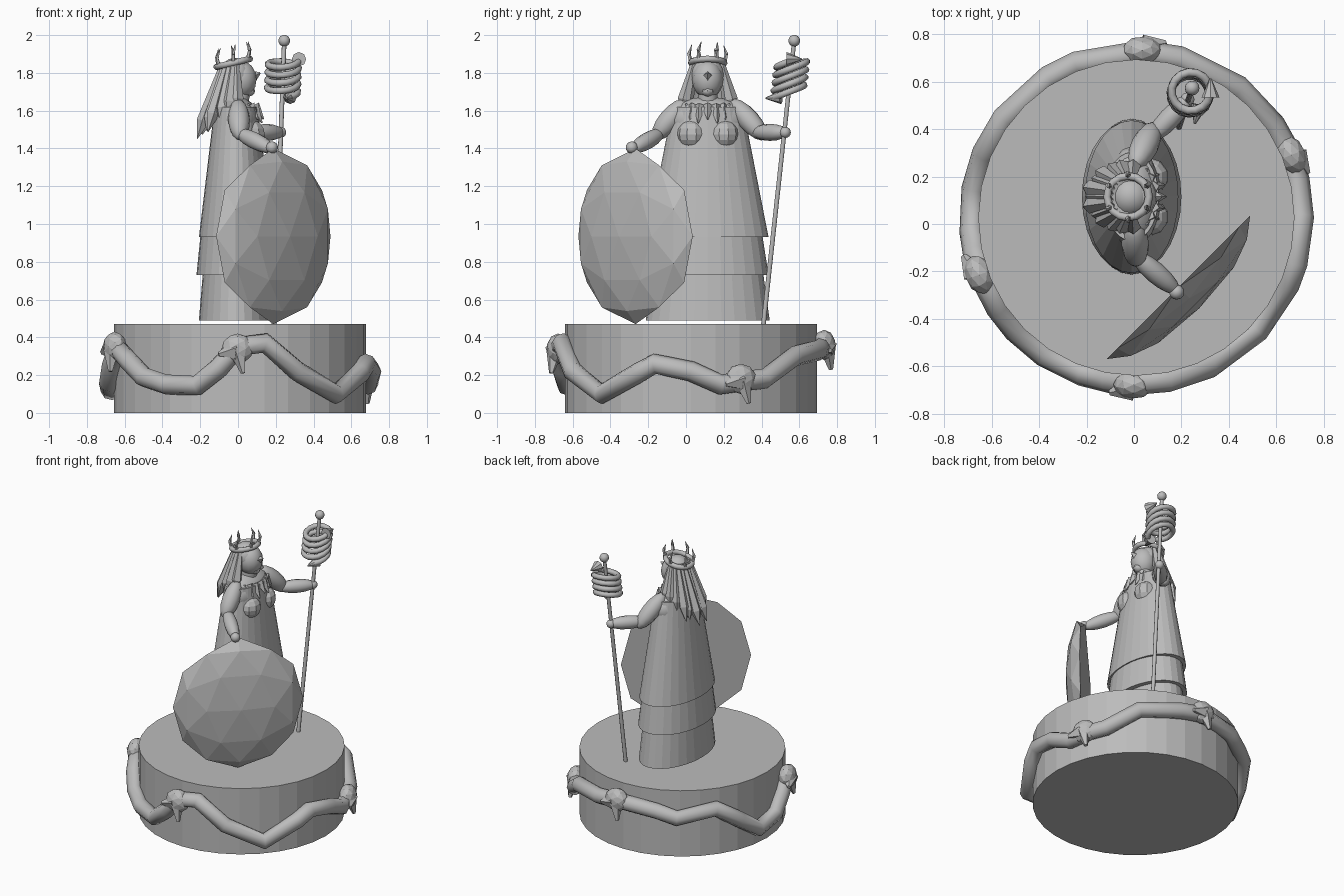
import bpy, bmesh, math
from mathutils import Matrix, Vector as V

if "Cube" in bpy.data.objects:
    bpy.data.objects.remove(bpy.data.objects["Cube"])

stone = bpy.data.materials.new("grey_stone")
stone.diffuse_color = (0.5, 0.5, 0.5, 1)
stone.use_nodes = True
stone.node_tree.nodes["Principled BSDF"].inputs["Base Color"].default_value = stone.diffuse_color
R = math.radians


def finish(name, bm, smooth=None):
    me = bpy.data.meshes.new(name)
    bmesh.ops.recalc_face_normals(bm, faces=bm.faces)
    bm.to_mesh(me)
    bm.free()
    me.materials.append(stone)
    if smooth:
        me.shade_smooth()
        me.set_sharp_from_angle(angle=R(smooth))
    ob = bpy.data.objects.new(name, me)
    bpy.context.collection.objects.link(ob)
    return ob


def place(loc, scale, axis=None):
    rot = V(axis).to_track_quat('Z', 'Y').to_matrix().to_4x4() if axis else Matrix()
    return Matrix.Translation(loc) @ rot @ Matrix.Diagonal((*scale, 1))


def ball(name, loc, scale, axis=None, n=12, smooth=40):
    bm = bmesh.new()
    bmesh.ops.create_uvsphere(bm, u_segments=n, v_segments=8, radius=1, matrix=place(loc, scale, axis))
    return finish(name, bm, smooth)


def limb(name, a, b, r):
    a, b = V(a), V(b)
    return ball(name, (a + b) / 2, (r, r, (b - a).length / 2), tuple(b - a))


def rod(name, a, b, r1, r2, n=8, flat=1.0, smooth=None):
    a, b = V(a), V(b)
    bm = bmesh.new()
    bmesh.ops.create_cone(bm, cap_ends=True, segments=n, radius1=r1, radius2=r2, depth=1,
                          matrix=place((a + b) / 2, (flat, 1, (b - a).length), tuple(b - a)))
    return finish(name, bm, smooth)


def tier(name, z0, z1, rx, ry, k, n=28):
    bm = bmesh.new()
    bmesh.ops.create_cone(bm, cap_ends=True, segments=n, radius1=1, radius2=k, depth=1,
                          matrix=place((-0.01, 0.115, (z0 + z1) / 2), (rx, ry, z1 - z0)))
    return finish(name, bm)


def tube(name, pts, r, cyclic=False, res=2):
    cu = bpy.data.curves.new(name, 'CURVE')
    cu.dimensions = '3D'
    cu.bevel_depth, cu.bevel_resolution, cu.use_fill_caps = r, res, True
    sp = cu.splines.new('POLY')
    sp.points.add(len(pts) - 1)
    for p, q in zip(sp.points, pts):
        p.co = (*q, 1)
    sp.use_cyclic_u = cyclic
    cu.materials.append(stone)
    ob = bpy.data.objects.new(name, cu)
    bpy.context.collection.objects.link(ob)
    bpy.ops.object.select_all(action='DESELECT')
    ob.select_set(True)
    bpy.context.view_layer.objects.active = ob
    bpy.ops.object.convert(target='MESH')


# pedestal
PX, PY = 0.01, 0.027
rod("pedestal", (PX, PY, 0), (PX, PY, 0.47), 0.667, 0.667, 32)


def rim(az, z, r=0.695):
    return V((PX + r * math.cos(R(az)), PY + r * math.sin(R(az)), z))


# serpents winding round the pedestal: (azimuth, height)
path = [(-91, .35), (-79, .37), (-64, .22), (-43, .10), (-24, .21), (-16, .26), (0, .22), (13, .15),
        (24, .17), (34, .18), (52, .30), (75, .33), (88, .35), (111, .33), (122, .285), (143, .34),
        (157, .23), (170, .12), (185, .16), (193, .26), (201, .35), (213, .27), (223, .19),
        (236, .15), (251, .145), (261, .24)]
tube("serpent_bodies", [rim(a, z) for a, z in path], 0.054, True)
for az, z in ((-91, .34), (22, .18), (88, .36), (200, .35)):
    t = V((-math.sin(R(az)), math.cos(R(az)), 0))
    out = V((math.cos(R(az)), math.sin(R(az)), 0))
    bm = bmesh.new()
    bmesh.ops.create_icosphere(bm, subdivisions=2, radius=1,
                               matrix=place(rim(az, z, .705), (.06, .08, .085), tuple(t)))
    finish("serpent_head", bm)
    c = rim(az, z, .72)
    rod("serpent_jaw", c - t * .01 + V((0, 0, -.01)), c - t * .10 + out * .02 + V((0, 0, -.03)), .055, .012, 5)
    rod("serpent_lower_jaw", c, c + out * .02 + t * .03 + V((0, 0, -.13)), .05, .012, 5)

# tiered robe
tier("robe_upper", .93, 1.62, .197, .322, .58)
tier("robe_middle", .73, 1.0, .21, .322, .87)
tier("robe_hem", .49, .80, .197, .328, .87)

# torso
ball("shoulders", (-0.005, .115, 1.55), (.115, .215, .125), n=16)
for y in (.03, .20):
    ball("bust", (.065, y, 1.475), (.08, .08, .078), n=10, smooth=None)
rod("neck", (.0, .115, 1.62), (.015, .115, 1.72), .055, .05, 12, smooth=40)
for i in range(7):
    a = R(-66 + 22 * i)
    c, s = math.cos(a), math.sin(a)
    rod("collar_scale", (.085 * c, .115 + .11 * s, 1.625), (.025 + .11 * c, .115 + .135 * s, 1.535 + .02 * (i % 2)),
        .032, .004, 4)

# arms and hands
limb("left_upper_arm", (.0, .0, 1.655), (.01, -.17, 1.45), .058)
limb("left_forearm", (-.01, -.12, 1.49), (.19, -.29, 1.39), .045)
ball("left_hand", (.18, -.287, 1.405), (.032, .032, .032))
limb("right_upper_arm", (.0, .24, 1.655), (.09, .42, 1.45), .058)
limb("right_forearm", (.06, .35, 1.485), (.24, .54, 1.485), .045)
ball("right_hand", (.225, .525, 1.485), (.03, .03, .03))

# head
ball("head", (.015, .115, 1.765), (.085, .083, .1), n=14)
rod("nose", (.075, .115, 1.78), (.118, .115, 1.80), .035, .004, 4)
ball("chin", (.055, .115, 1.705), (.035, .035, .03), n=8)
ball("hair_cap", (-.015, .115, 1.79), (.088, .09, .09), n=14)

# hair strands fanning down the back
for i in range(13):
    a = R(80 + 200 * i / 12)
    c, s = math.cos(a), math.sin(a)
    back = max(0, -c)
    top = V((-.02 + .06 * c, .115 + .075 * s, 1.85))
    mid = V((-.03 + (.14 + .02 * (i % 2)) * c, .115 + .125 * s, 1.66 - .12 * back))
    rod("hair_strand", top, mid, .016, .036, 5)
    d = (mid - top).normalized()
    rod("hair_tip", mid, mid + d * (.07 + .03 * (i % 2)), .036, .002, 5)


# crown with small thorns
def crown(a, r=.088, h=0):
    x = r * math.cos(a)
    return V((-.025 + x, .115 + r * math.sin(a), 1.853 + .24 * x + h))


tube("crown_band", [crown(math.tau * i / 16) for i in range(16)], .017, True)
for deg in (30, -30, 90, -90, 150, -150):
    a = R(deg)
    bend = crown(a, .1, .045)
    rod("crown_thorn_base", crown(a), bend, .013, .009, 5)
    rod("crown_thorn_tip", bend, crown(a + .12, .085, .095), .011, .001, 5)

# shield: faceted dome with a flat back
bm = bmesh.new()
bmesh.ops.create_icosphere(bm, subdivisions=2, radius=1)
bmesh.ops.rotate(bm, verts=bm.verts, matrix=Matrix.Rotation(-R(31.717), 3, 'Y'))
bmesh.ops.delete(bm, geom=[v for v in bm.verts if v.co.z < -.02], context='VERTS')
bmesh.ops.holes_fill(bm, edges=[e for e in bm.edges if e.is_boundary], sides=0)
q = math.sqrt(.5)
turn = Matrix(((q, 0, q), (q, 0, -q), (0, 1, 0))).to_4x4()
bm.transform(Matrix.Translation((.187, -.267, .935)) @ turn @ Matrix.Diagonal((.428, .465, .125, 1)))
finish("shield", bm)

# staff with coiled serpent
foot, tip = V((.19, .41, .47)), V((.245, .573, 1.97))
rod("staff", foot, tip, .013, .012, 10, smooth=40)
ball("staff_finial", tip, (.031, .031, .031))


def coil(t, turns=4.15, start=-60):
    a = R(start) + math.tau * turns * t
    p = foot.lerp(tip, .815 + .115 * t)
    return p + V((.082 * math.cos(a), .082 * math.sin(a), .025 * math.sin(a)))


tube("staff_serpent", [coil(i / 64) for i in range(65)], .018)
top, low = coil(1), coil(0)
rod("staff_serpent_head", top + V((0, -.02, .01)), top + V((0, .06, .01)), .038, .004, 8)
rod("staff_serpent_tail", low + V((0, .03, 0)), low + V((-.02, -.05, -.005)), .036, .004, 8)
